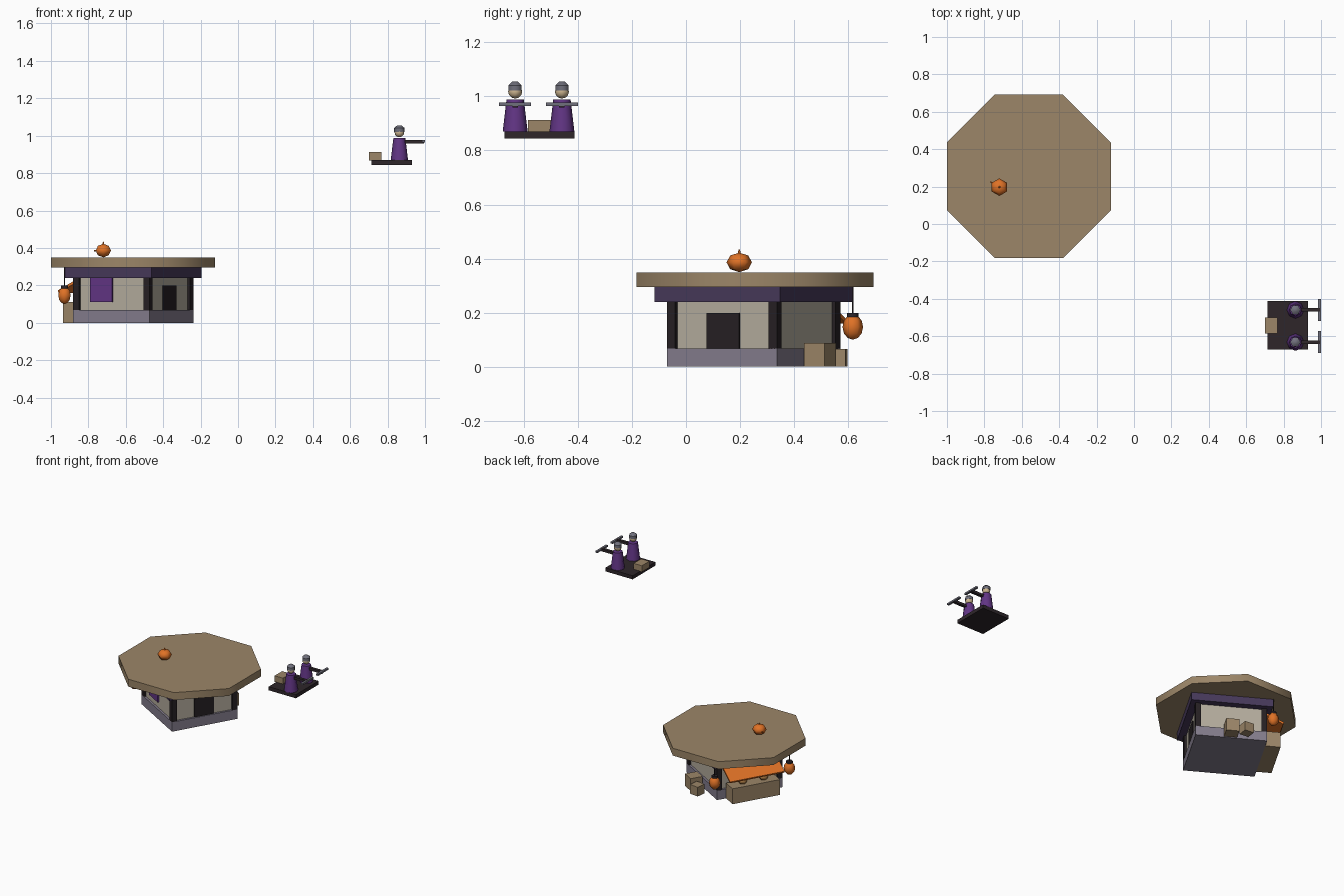
import bpy
from math import radians, cos, pi
from mathutils import Matrix, Vector

if "Cube" in bpy.data.objects:
    bpy.data.objects.remove(bpy.data.objects["Cube"])

HOUSE = Matrix.Translation((-0.56, 0.25, 0)) @ Matrix.Rotation(radians(60), 4, 'Z')
WORLD = Matrix.Identity(4)

# Display colours (0-255), turned linear for the materials
COLORS = {
    'wall': (181, 173, 158), 'tan': (156, 134, 104), 'dark': (46, 38, 42),
    'purple': (98, 53, 133), 'beam': (71, 57, 90), 'orange': (224, 114, 38),
    'stone': (132, 125, 141), 'steel': (112, 112, 124), 'skin': (208, 184, 146),
    'bread': (168, 120, 66), 'timber': (38, 32, 35),
}
MATS = {}
for key, rgb in COLORS.items():
    MATS[key] = bpy.data.materials.new(key)
    MATS[key].diffuse_color = (*[((c / 255 + 0.055) / 1.055) ** 2.4 for c in rgb], 1)


def finish(name, mat, frame, local, smooth=False):
    ob = bpy.context.object
    if smooth:
        bpy.ops.object.shade_smooth_by_angle(angle=radians(62))
    ob.name = name
    ob.data.materials.append(MATS[mat])
    ob.matrix_world = frame @ local
    return ob


def box(name, mat, center, size, frame=WORLD, rot=(0, 'Z')):
    bpy.ops.mesh.primitive_cube_add(size=1)
    local = (Matrix.Translation(center) @ Matrix.Rotation(rot[0], 4, rot[1])
             @ Matrix.Diagonal((*size, 1)))
    return finish(name, mat, frame, local)


def cone(name, mat, center, r1, r2, h, sides=8, frame=WORLD, rot=None):
    bpy.ops.mesh.primitive_cone_add(vertices=sides, radius1=r1, radius2=r2, depth=h)
    local = Matrix.Translation(center) @ (rot or Matrix.Identity(4))
    return finish(name, mat, frame, local, True)


def ball(name, mat, center, r, rz, sides=6, rings=4, frame=WORLD):
    bpy.ops.mesh.primitive_uv_sphere_add(segments=sides, ring_count=rings, radius=1)
    local = Matrix.Translation(center) @ Matrix.Diagonal((r, r, rz, 1))
    return finish(name, mat, frame, local, True)


# House shell
box('stone_base', 'stone', (0, 0, 0.034), (0.47, 0.47, 0.068), HOUSE)
box('walls', 'wall', (0, 0, 0.16), (0.44, 0.44, 0.19), HOUSE)
box('eave_beam', 'beam', (0, 0, 0.269), (0.536, 0.536, 0.058), HOUSE)
for sx in (-1, 1):
    for sy in (-1, 1):
        box('corner_post', 'timber', (sx * 0.217, sy * 0.217, 0.155), (0.036, 0.036, 0.18), HOUSE)
box('door', 'timber', (0, -0.222, 0.133), (0.138, 0.012, 0.132), HOUSE)
box('banner', 'purple', (-0.224, 0.067, 0.176), (0.01, 0.135, 0.132), HOUSE)

# Octagonal roof
R = 0.438 / cos(pi / 8)
cone('roof', 'tan', (-0.562, 0.255, 0.3215), R, R, 0.053, 8,
     rot=Matrix.Rotation(pi / 8, 4, 'Z'))

# Roof gourd with stem and nose
ball('roof_gourd', 'orange', (-0.72, 0.197, 0.386), 0.047, 0.036)
cone('gourd_stem', 'orange', (-0.72, 0.197, 0.425), 0.007, 0.002, 0.018, 6)
to_side = Vector((-0.866, 0.5, 0)).to_track_quat('Z', 'Y').to_matrix().to_4x4()
cone('gourd_nose', 'orange', (-0.75, 0.215, 0.385), 0.006, 0.003, 0.045, 6, rot=to_side)

# Market stall: counter, goods, sloping awning
box('counter', 'tan', (0, 0.285, 0.055), (0.34, 0.10, 0.11), HOUSE)
for x in (-0.075, 0.075):
    ball('counter_goods', 'bread', (x, 0.285, 0.13), 0.032, 0.024, frame=HOUSE)
box('awning', 'orange', (0, 0.285, 0.2), (0.39, 0.148, 0.014), HOUSE, (radians(-27), 'X'))

# Hanging lanterns
for x in (-0.268, 0.268):
    ball('lantern', 'orange', (x, 0.27, 0.147), 0.038, 0.047, rings=6, frame=HOUSE)
    cone('lantern_cap', 'dark', (x, 0.27, 0.19), 0.022, 0.022, 0.016, 6, HOUSE)
    cone('lantern_wire', 'dark', (x, 0.27, 0.245), 0.003, 0.003, 0.105, 6, HOUSE)

# Crates behind the house
box('large_crate', 'tan', (0.288, -0.007, 0.044), (0.086, 0.086, 0.088), HOUSE)
box('small_crate', 'tan', (0.308, 0.088, 0.033), (0.067, 0.067, 0.066), HOUSE, (0.4, 'Z'))

# Flying platform with cargo
box('platform', 'dark', (0.821, -0.542, 0.857), (0.216, 0.258, 0.026))
box('cargo_crate', 'tan', (0.733, -0.542, 0.89), (0.066, 0.086, 0.044))

# Two guards with crossbows
hex_turn = Matrix.Rotation(pi / 6, 4, 'Z')
for y in (-0.459, -0.632):
    cone('guard_robe', 'purple', (0.863, y, 0.93), 0.046, 0.032, 0.118, 8)
    ball('guard_head', 'skin', (0.863, y, 1.018), 0.026, 0.026, 8, 6)
    cone('guard_helmet', 'steel', (0.863, y, 1.031), 0.028, 0.028, 0.02, 6, rot=hex_turn)
    cone('helmet_top', 'steel', (0.863, y, 1.048), 0.028, 0.012, 0.014, 6, rot=hex_turn)
    box('crossbow_stock', 'dark', (0.94, y, 0.968), (0.11, 0.02, 0.018))
    box('crossbow_bow', 'steel', (0.991, y, 0.971), (0.016, 0.118, 0.012))

for m in bpy.data.materials:
    if m.users and not m.is_grease_pencil:
        m.use_nodes = True
        m.node_tree.nodes["Principled BSDF"].inputs["Base Color"].default_value = m.diffuse_color
